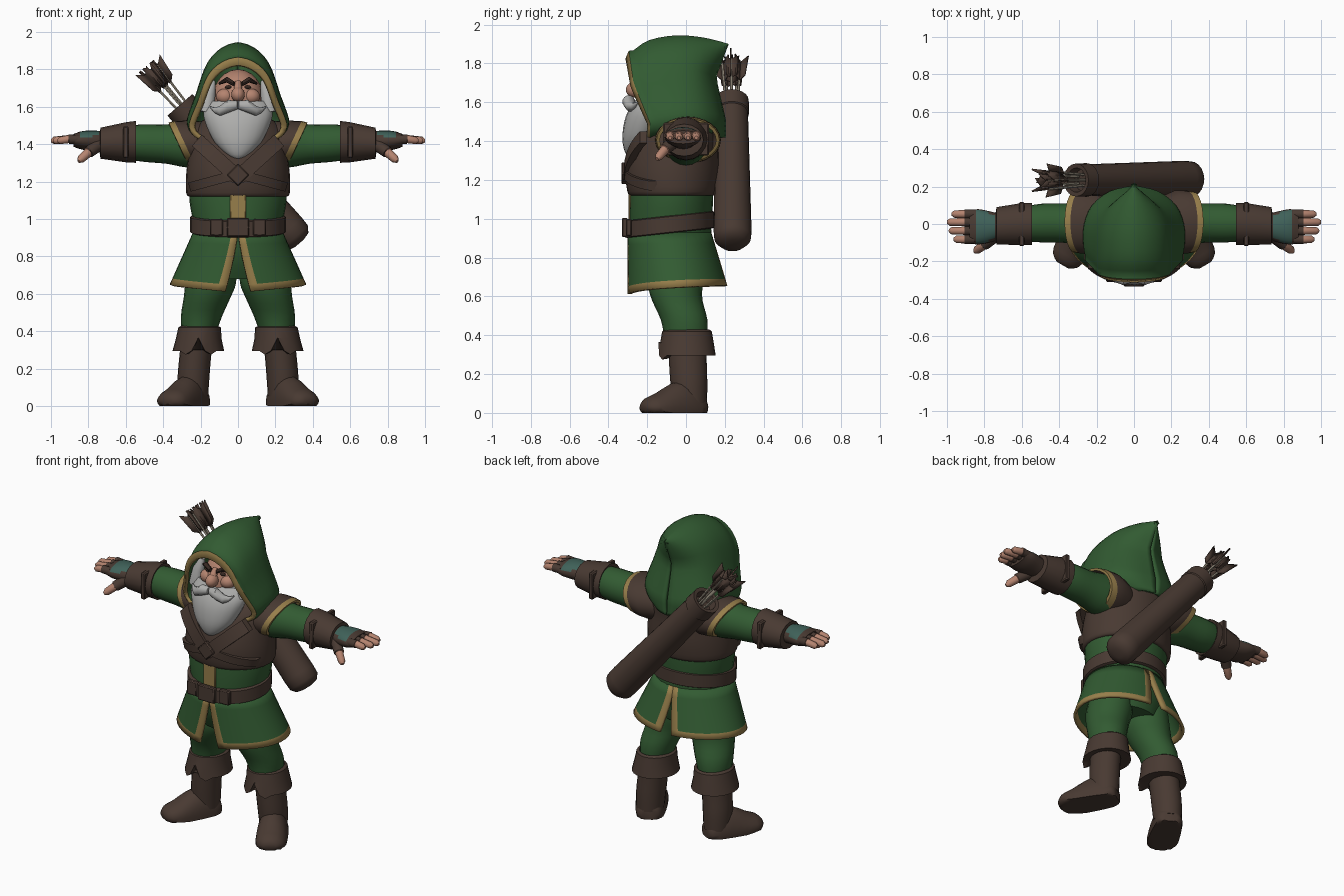
import bpy, bmesh, math
from mathutils import Vector as V

if "Cube" in bpy.data.objects:
    bpy.data.objects.remove(bpy.data.objects["Cube"])


def material(name, rgb):
    m = bpy.data.materials.new(name)
    m.diffuse_color = (*rgb, 1)
    m.use_nodes = True
    m.node_tree.nodes["Principled BSDF"].inputs["Base Color"].default_value = m.diffuse_color
    return m


GREEN = material("forest green", (0.032, 0.105, 0.032))
BROWN = material("brown leather", (0.066, 0.042, 0.032))
GOLD = material("gold trim", (0.31, 0.21, 0.07))
SKIN = material("skin", (0.46, 0.23, 0.16))
GREY = material("grey hair", (0.42, 0.42, 0.41))
TEAL = material("teal cloth", (0.05, 0.12, 0.10))
DARK = material("dark brown", (0.035, 0.02, 0.015))
PALE = material("pale wood", (0.40, 0.35, 0.27))


def finish(name, bm, mats, rule=None, mirror=False, thick=0, angle=40):
    bmesh.ops.recalc_face_normals(bm, faces=bm.faces)
    bm.normal_update()
    if rule:
        for f in bm.faces:
            f.material_index = rule(f)
    me = bpy.data.meshes.new(name)
    bm.to_mesh(me)
    bm.free()
    ob = bpy.data.objects.new(name, me)
    bpy.context.collection.objects.link(ob)
    for m in mats:
        me.materials.append(m)
    bpy.ops.object.select_all(action='DESELECT')
    ob.select_set(True)
    bpy.context.view_layer.objects.active = ob
    bpy.ops.object.shade_smooth_by_angle(angle=math.radians(angle))
    if thick:
        s = ob.modifiers.new("thickness", 'SOLIDIFY')
        s.thickness, s.offset = thick, -1
    if mirror:
        ob.modifiers.new("mirror", 'MIRROR').use_mirror_merge = False
    return ob


def loft(name, rings, mats, closed=True, caps=True, **kw):
    bm = bmesh.new()
    rows = [[bm.verts.new(p) for p in r] for r in rings]
    n = len(rows[0])
    for a, b in zip(rows, rows[1:]):
        for i in range(n if closed else n - 1):
            j = (i + 1) % n
            bm.faces.new((a[i], a[j], b[j], b[i]))
    if closed and caps:
        bm.faces.new(rows[0])
        bm.faces.new(rows[-1])
    return finish(name, bm, mats, **kw)


def curve(keys, k=3):
    """Smoothly interpolate rows of parameters."""
    out = []
    for i in range(len(keys) - 1):
        p = [keys[max(0, min(len(keys) - 1, i + d))] for d in (-1, 0, 1, 2)]
        for s in range(k):
            t = s / k
            out.append([b + 0.5 * t * (c - a + t * (2*a - 5*b + 4*c - d + t * (3*(b - c) + d - a)))
                        for a, b, c, d in zip(*p)])
    return out + [list(keys[-1])]


def around(n):
    return [2 * math.pi * i / n for i in range(n)]


def zrings(keys, n=28, k=3):  # z, cx, cy, rx, ry
    return [[V((cx + rx * math.cos(a), cy + ry * math.sin(a), z)) for a in around(n)]
            for z, cx, cy, rx, ry in curve(keys, k)]


def xrings(keys, n=20, k=3):  # x, cy, cz, ry, rz
    return [[V((x, cy + ry * math.cos(a), cz + rz * math.sin(a))) for a in around(n)]
            for x, cy, cz, ry, rz in curve(keys, k)]


def tube(name, pts, mats, n=12, **kw):  # points as (position, radius)
    d = (V(pts[-1][0]) - V(pts[0][0])).normalized()
    u = d.orthogonal().normalized()
    w = d.cross(u)
    return loft(name, [[V(p) + r * (u * math.cos(a) + w * math.sin(a)) for a in around(n)]
                       for p, r in pts], mats, **kw)


def ball(name, c, r, mat, **kw):
    bm = bmesh.new()
    bmesh.ops.create_uvsphere(bm, u_segments=20, v_segments=12, radius=1)
    for v in bm.verts:
        v.co = V(c) + V((v.co.x * r[0], v.co.y * r[1], v.co.z * r[2]))
    return finish(name, bm, [mat], **kw)


def box(name, c, s, mat, tilt=0, **kw):
    bm = bmesh.new()
    bmesh.ops.create_cube(bm, size=1)
    for v in bm.verts:
        x, z = v.co.x * s[0], v.co.z * s[2]
        v.co = V(c) + V((x * math.cos(tilt) - z * math.sin(tilt), v.co.y * s[1],
                         x * math.sin(tilt) + z * math.cos(tilt)))
    bmesh.ops.bevel(bm, geom=bm.edges[:], offset=min(s) * 0.2, segments=1, affect='EDGES')
    return finish(name, bm, [mat], **kw)


# Torso, vest and belt
loft("tunic", zrings([(0.68, 0, -0.06, 0.19, 0.15), (0.8, 0, -0.07, 0.23, 0.2), (0.95, 0, -0.08, 0.235, 0.21),
                      (1.1, 0, -0.075, 0.26, 0.215), (1.25, 0, -0.07, 0.26, 0.21)]), [GREEN])
loft("vest", zrings([(1.12, 0, -0.07, 0.262, 0.218), (1.14, 0, -0.07, 0.277, 0.232), (1.24, 0, -0.07, 0.277, 0.242),
                     (1.36, 0, -0.06, 0.262, 0.228), (1.46, 0, -0.03, 0.25, 0.205), (1.52, 0, 0, 0.2, 0.16),
                     (1.56, 0, 0, 0.12, 0.1)], 32), [BROWN])
belt = zrings([(-0.045, 0, -0.085, 0.245, 0.22), (-0.04, 0, -0.085, 0.256, 0.23),
               (0.04, 0, -0.085, 0.256, 0.23), (0.045, 0, -0.085, 0.245, 0.22)], 32, 1)
loft("belt", [[p + V((0, 0, 0.98 + 0.11 * p.y)) for p in r] for r in belt], [BROWN])
box("belt_buckle", (0, -0.315, 0.955), (0.12, 0.03, 0.1), BROWN)
box("belt_block", (0.115, -0.295, 0.955), (0.07, 0.03, 0.09), BROWN, mirror=True)
box("front_stripe", (0, -0.285, 1.07), (0.085, 0.02, 0.15), GOLD)


def chest(x):
    return -0.075 - 0.238 * math.sqrt(max(0, 1 - (x / 0.29) ** 2))


def strap(name, a, b, w):
    d = (V(b) - V(a)).normalized()
    px, pz = -d.y * w, d.x * w
    rings = []
    for i in range(9):
        x, z = V(a).lerp(V(b), i / 8)
        rings.append([V((x + s * px, chest(x) + o, z + s * pz)) for s, o in
                      ((-1, 0.03), (-1, -0.008), (1, -0.008), (1, 0.03))])
    loft(name, rings, [BROWN], mirror=True)


strap("shoulder_strap", (0, 1.22), (0.22, 1.42), 0.04)
strap("lower_strap", (0, 1.24), (0.26, 1.17), 0.025)
box("chest_buckle", (0, -0.318, 1.235), (0.085, 0.03, 0.085), BROWN, tilt=math.pi / 4)

# Skirt halves, slit at front and back, gold along the free edges
us = [0, 0.045] + [0.045 + 0.91 * i / 16 for i in range(1, 16)] + [0.955, 1]
rows = []
for v in (0, 0.2, 0.4, 0.6, 0.75, 0.88, 1):
    row = []
    for u in us:
        t0, t1 = 0.19 * v, math.pi - 0.14 * max(0, v - 0.15)
        th = t0 + (t1 - t0) * u
        bottom = 0.605 + 0.05 * th / math.pi + 0.02 * math.sin(th)
        row.append(V(((0.24 + 0.125 * v) * math.sin(th), -0.085 + 0.04 * v - (0.215 + 0.045 * v) * math.cos(th),
                      0.93 + (bottom - 0.93) * v)))
    rows.append(row)
cols = len(us) - 1
# faces are created row by row, so the index gives the column and row
loft("skirt", rows, [GREEN, GOLD], closed=False, thick=0.018, mirror=True,
     rule=lambda f: int(f.index % cols in (0, cols - 1) or f.index // cols == 5) if f.index >= 0 else 0)
sk = bpy.data.objects["skirt"].data
for i, f in enumerate(sk.polygons):
    f.material_index = int(i % cols in (0, cols - 1) or i // cols == 5)

# Legs and boots
loft("leg", zrings([(0.78, 0.13, -0.05, 0.12, 0.14), (0.66, 0.145, -0.055, 0.135, 0.14),
                    (0.58, 0.165, -0.045, 0.125, 0.13), (0.48, 0.195, -0.01, 0.11, 0.12),
                    (0.38, 0.21, 0, 0.09, 0.11)], 20), [GREEN], mirror=True)
cuff = zrings([(0.38, 0.21, 0.005, 0.085, 0.09), (0.43, 0.205, 0.005, 0.095, 0.115), (0.42, 0.205, 0.005, 0.114, 0.128),
               (0.36, 0.21, 0.005, 0.122, 0.138), (0.295, 0.212, 0.005, 0.138, 0.148),
               (0.3, 0.212, 0.005, 0.1, 0.11)], 24, 1)
for r in cuff[4:]:
    r[18].z += 0.07  # front notch
    r[16].z -= 0.02
    r[20].z -= 0.02
loft("boot_cuff", cuff, [BROWN], mirror=True)
loft("boot_shaft", zrings([(0.4, 0.215, 0.005, 0.085, 0.1), (0.25, 0.23, 0.01, 0.085, 0.097),
                           (0.15, 0.238, 0.015, 0.085, 0.095), (0.05, 0.24, 0.02, 0.08, 0.088)], 20),
     [BROWN], mirror=True)
fd, fw = V((0.5, -0.866, 0)), V((0.866, 0.5, 0))
foot = []
for s, w, h in curve([(-0.07, 0.04, 0.07), (-0.05, 0.07, 0.1), (0.03, 0.085, 0.17), (0.12, 0.09, 0.15),
                      (0.2, 0.09, 0.105), (0.26, 0.075, 0.08), (0.29, 0.035, 0.05)], 2):
    foot.append([V((0.235, 0.03, 0)) + fd * s + fw * w * math.cos(a) * (1 if math.sin(a) > 0 else 1.06)
                 + V((0, 0, max(0, 0.03 + (h - 0.03) * math.sin(a)))) for a in around(18)])
loft("boot_foot", foot, [BROWN], mirror=True)

# Arms, flared shoulder trim, bracers and hands
loft("sleeve", xrings([(0.15, 0, 1.4, 0.12, 0.12), (0.27, 0, 1.4, 0.115, 0.125), (0.38, 0.005, 1.4, 0.105, 0.105),
                       (0.5, 0.005, 1.405, 0.103, 0.1), (0.6, 0, 1.41, 0.09, 0.09)]), [GREEN], mirror=True)
flare = []
for x, ry, rz in ((0.13, 0.13, 0.12), (0.22, 0.17, 0.125), (0.285, 0.168, 0.122), (0.32, 0.162, 0.114),
                  (0.322, 0.145, 0.1)):
    flare.append([V((x + 0.45 * rz * math.sin(a) * min(1, x / 0.28), 0.01 + ry * math.cos(a),
                     1.405 + rz * math.sin(a) * 0.97)) for a in around(24)])
loft("shoulder_flare", flare, [BROWN, GOLD], caps=False, mirror=True)
for i, f in enumerate(bpy.data.objects["shoulder_flare"].data.polygons):
    f.material_index = int(i >= 48)
loft("bracer", xrings([(0.56, 0, 1.412, 0.08, 0.08), (0.545, 0, 1.412, 0.112, 0.112), (0.6, 0, 1.41, 0.112, 0.107),
                       (0.735, -0.01, 1.405, 0.1, 0.083), (0.74, -0.01, 1.405, 0.07, 0.05)], 16, 1),
     [BROWN], mirror=True)
box("bracer_strap", (0.6, 0, 1.41), (0.03, 0.235, 0.17), BROWN, mirror=True)
loft("glove", xrings([(0.7, -0.01, 1.41, 0.06, 0.055), (0.76, -0.015, 1.417, 0.08, 0.055),
                      (0.83, -0.015, 1.42, 0.094, 0.05), (0.88, -0.015, 1.42, 0.088, 0.034)], 20, 4),
     [BROWN, TEAL], mirror=True,
     rule=lambda f: int(0.735 < f.calc_center_median().x < 0.845 and f.normal.z > 0.6))
for i, (y, end) in enumerate(((-0.082, 0.965), (-0.036, 0.99), (0.01, 1.0), (0.053, 0.975))):
    tube(f"finger_{i + 1}", [((0.85, y, 1.425), 0.024), ((0.905, y, 1.427), 0.026), ((0.906, y, 1.427), 0.022),
                             ((end - 0.015, y, 1.42), 0.02), ((end, y, 1.417), 0.009)], [BROWN, SKIN], 10,
         mirror=True, rule=lambda f: int(f.calc_center_median().x > 0.9056))
tube("thumb", [((0.74, -0.06, 1.4), 0.035), ((0.8, -0.11, 1.355), 0.031), ((0.801, -0.111, 1.354), 0.025),
               ((0.84, -0.14, 1.32), 0.022), ((0.852, -0.15, 1.308), 0.01)], [BROWN, SKIN], 10, mirror=True,
     rule=lambda f: int(f.calc_center_median().x > 0.8))

# Hood as arches swept from the face opening to the rear peak
half = [(0, 1), (0.2, 0.975), (0.42, 0.9), (0.6, 0.78), (0.72, 0.62), (0.83, 0.42), (0.96, 0.22), (1, 0.1),
        (0.9, -0.02), (0.6, -0.12)]
half = curve(half, 2)
arch = [(-x, z) for x, z in half[:0:-1]] + half
stations = [(0.238, 1.45, 1.825, -0.312, -0.285, -0.2), (0.262, 1.45, 1.865, -0.295, -0.27, -0.185)] + curve(
    [(0.262, 1.45, 1.868, -0.27, -0.25, -0.165), (0.272, 1.46, 1.92, -0.19, -0.18, -0.1),
     (0.268, 1.47, 1.945, -0.05, -0.04, 0), (0.225, 1.47, 1.935, 0.08, 0.06, 0.1),
     (0.13, 1.47, 1.915, 0.17, 0.12, 0.175), (0.008, 1.47, 1.9, 0.22, 0.155, 0.205)], 3)
hood = []
for w, z0, z1, yt, ym, yb in stations:
    row = []
    for x, t in arch:
        y = ym + (yt - ym) * (t - 0.6) / 0.4 if t > 0.6 else yb + (ym - yb) * max(0, t - 0.1) / 0.5
        row.append(V((x * w, y, z0 + (z1 - z0) * t)))
    hood.append(row)
loft("hood", hood, [GREEN, GOLD], closed=False, thick=0.02, angle=50)
for i, f in enumerate(bpy.data.objects["hood"].data.polygons):
    f.material_index = int(i < len(arch) - 1)

# Face, beard and moustache
ball("head", (0, -0.1, 1.63), (0.14, 0.155, 0.17), SKIN)
ball("nose", (0, -0.265, 1.665), (0.036, 0.045, 0.04), SKIN)
tube("nose_bridge", [((0, -0.225, 1.73), 0.018), ((0, -0.27, 1.67), 0.026)], [SKIN], 10)
ball("cheek", (0.07, -0.205, 1.655), (0.048, 0.045, 0.042), SKIN, mirror=True)
ball("eye", (0.052, -0.228, 1.705), (0.018, 0.012, 0.01), DARK, mirror=True)
tube("eyebrow", [((0.02, -0.25, 1.722), 0.012), ((0.06, -0.243, 1.745), 0.016), ((0.1, -0.21, 1.725), 0.008)],
     [DARK], 8, mirror=True)
tube("side_hair", [((0.135, -0.17, 1.74), 0.015), ((0.155, -0.18, 1.67), 0.035), ((0.17, -0.18, 1.57), 0.045)],
     [GREY], 10, mirror=True)
loft("beard", zrings([(1.32, 0, -0.28, 0.015, 0.015), (1.345, 0, -0.27, 0.06, 0.045), (1.41, 0, -0.24, 0.125, 0.088),
                      (1.5, 0, -0.21, 0.17, 0.108), (1.57, 0, -0.19, 0.185, 0.1), (1.63, 0, -0.17, 0.16, 0.075)],
                     20, 3), [GREY])
tube("moustache", [((0, -0.29, 1.61), 0.022), ((0.05, -0.295, 1.603), 0.034), ((0.095, -0.285, 1.578), 0.027),
                   ((0.125, -0.27, 1.58), 0.015), ((0.15, -0.25, 1.6), 0.004)], [GREY], 12, mirror=True)

# Quiver and arrows across the back
q0, q1 = V((0.3, 0.24, 0.905)), V((-0.31, 0.235, 1.61))
qd = (q1 - q0).normalized()
side = V((qd.z, 0, -qd.x))
tube("quiver", [(q0 - qd * 0.045, 0.03), (q0 - qd * 0.035, 0.07), (q0 - qd * 0.005, 0.095), (q0 + qd * 0.05, 0.098),
                (q1 - qd * 0.09, 0.084), (q1 - qd * 0.085, 0.09), (q1, 0.088), (q1 - qd * 0.003, 0.065),
                (q1 - qd * 0.06, 0.06)], [BROWN], 20)
for i in range(6):
    a = i * math.tau / 5
    off = (side * math.cos(a) + V((0, math.sin(a), 0))) * (0.038 if i < 5 else 0)
    base, tip = q1 + off * 0.8 - qd * 0.05, q1 + off * 1.3 + qd * 0.24
    tube(f"arrow_shaft_{i + 1}", [(base, 0.007), (tip, 0.007)], [PALE], 6)
    bm = bmesh.new()
    for j in range(3):
        b = a + j * math.tau / 3
        out = (side * math.cos(b) + V((0, math.sin(b), 0))) * 0.036
        ax = (tip - base).normalized()
        bm.faces.new([bm.verts.new(tip + ax * s + out * k) for s, k in
                      ((-0.12, 0), (-0.09, 0.9), (0.035, 1.2), (0.0, 0))])
    finish(f"fletching_{i + 1}", bm, [BROWN], thick=0.008)
